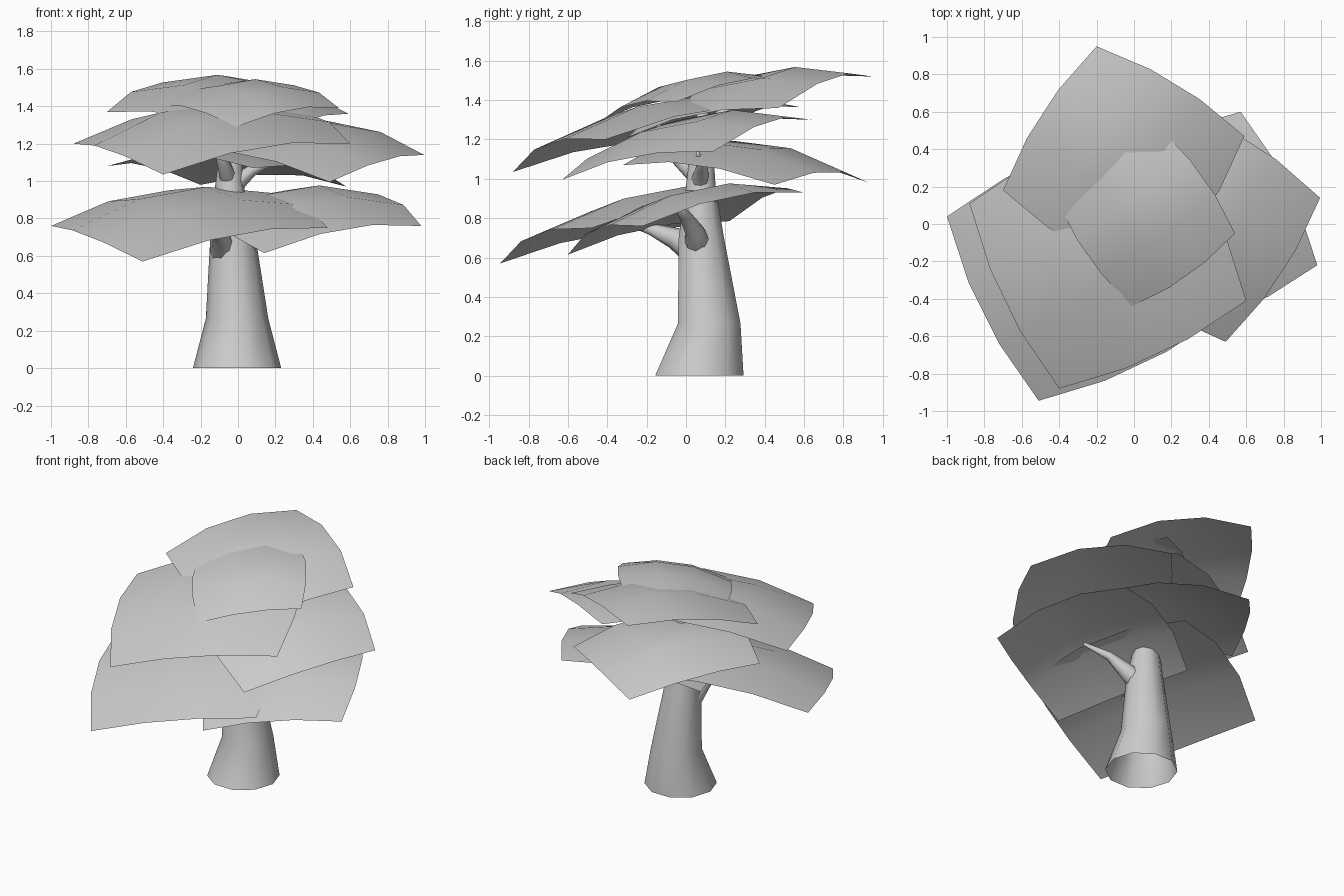
import bpy, bmesh, math
from mathutils import Vector

if "Cube" in bpy.data.objects:
    bpy.data.objects.remove(bpy.data.objects["Cube"])


def make_object(name, bm):
    bmesh.ops.recalc_face_normals(bm, faces=bm.faces)
    mesh = bpy.data.meshes.new(name)
    bm.to_mesh(mesh)
    bm.free()
    for p in mesh.polygons:
        p.use_smooth = True
    ob = bpy.data.objects.new(name, mesh)
    bpy.context.collection.objects.link(ob)
    return ob


def tube(name, path, sides, upright=False):
    """Tapered tube through (x, y, z, radius) points, open at the start."""
    bm = bmesh.new()
    pts = [Vector(p[:3]) for p in path]
    rings = []
    for i, p in enumerate(pts):
        d = pts[min(i + 1, len(pts) - 1)] - pts[max(i - 1, 0)]
        if upright:
            d = Vector((0, 0, 1))
        d.normalize()
        a = d.cross(Vector((0, 1, 0)) if abs(d.z) > 0.9 else Vector((0, 0, 1))).normalized()
        b = d.cross(a)
        r = path[i][3]
        rings.append([bm.verts.new(p + r * (a * math.cos(t) + b * math.sin(t)))
                      for t in (2 * math.pi * k / sides for k in range(sides))])
    for r0, r1 in zip(rings, rings[1:]):
        for k in range(sides):
            n = (k + 1) % sides
            bm.faces.new((r0[k], r0[n], r1[n], r1[k]))
    bm.faces.new(rings[-1])
    return make_object(name, bm)


def leaf_card(name, corner, along, across, arch_a=0.07, arch_b=0.055, crown=0.045, n=3):
    """Domed square sheet given by one corner and its two neighbours."""
    c, a, b = Vector(corner), Vector(along), Vector(across)
    mid, sa, sb = (a + b) / 2, (a - c) / 2, (b - c) / 2
    bm = bmesh.new()
    grid = []
    for i in range(n + 1):
        s = 2 * i / n - 1
        row = []
        for j in range(n + 1):
            t = 2 * j / n - 1
            u, v = 1 - s * s, 1 - t * t
            p = mid + sa * s * (1 + 0.11 * v) + sb * t * (1 + 0.11 * u)
            p.z += arch_a * u + arch_b * v + crown * u * v
            row.append(bm.verts.new(p))
        grid.append(row)
    for i in range(n):
        for j in range(n):
            bm.faces.new((grid[i][j], grid[i + 1][j], grid[i + 1][j + 1], grid[i][j + 1]))
    return make_object(name, bm)


# Trunk, open at the ground
tube("trunk", [(-0.005, 0.068, 0, 0.236), (-0.005, 0.118, 0.265, 0.167),
               (-0.027, 0.078, 0.70, 0.121), (-0.045, 0.075, 0.95, 0.08),
               (-0.04, 0.08, 1.14, 0.062), (-0.04, 0.085, 1.36, 0.025)], 10, upright=True)

# Branches reaching under the leaf sheets
branches = {
    "branch_front_low": [(-0.08, 0.05, 0.62, 0.07), (-0.095, -0.06, 0.70, 0.055),
                         (-0.11, -0.18, 0.745, 0.03), (-0.2, -0.36, 0.80, 0.01)],
    "branch_right_low": [(0.03, 0.06, 0.67, 0.07), (0.13, 0.045, 0.73, 0.05),
                         (0.2, -0.01, 0.82, 0.03), (0.38, -0.06, 0.87, 0.01)],
    "branch_front_high": [(-0.05, 0.06, 1.01, 0.05), (-0.08, -0.04, 1.1, 0.035),
                          (-0.13, -0.14, 1.27, 0.012)],
    "branch_right_high": [(-0.02, 0.07, 0.98, 0.05), (0.08, 0.08, 1.06, 0.03),
                          (0.24, 0.06, 1.13, 0.01)],
    "branch_back_high": [(-0.04, 0.09, 1.22, 0.04), (-0.05, 0.18, 1.33, 0.025),
                         (-0.06, 0.28, 1.41, 0.01)],
}
for name, path in branches.items():
    tube(name, path, 8)

# Leaf sheets, from the lowest layer to the crown
leaf_card("leaf_front_low", (-0.51, -0.945, 0.57), (0.48, -0.48, 0.75), (-1.0, 0.04, 0.76))
leaf_card("leaf_right_low", (0.98, -0.22, 0.76), (0.14, -0.60, 0.615), (0.57, 0.60, 0.93))
leaf_card("leaf_back_low", (-0.20, 0.93, 0.98), (0.58, 0.45, 0.97), (-0.70, 0.16, 1.08))
leaf_card("leaf_right_middle", (0.995, 0.14, 1.14), (0.22, 0.64, 1.30), (0.49, -0.63, 0.995))
leaf_card("leaf_front_high", (-0.40, -0.88, 1.035), (0.60, -0.41, 1.20), (-0.88, 0.11, 1.20),
          0.075, 0.06, 0.06)
leaf_card("leaf_back_high", (-0.20, 0.95, 1.52), (0.59, 0.47, 1.36), (-0.70, 0.18, 1.37))
leaf_card("leaf_crown", (0.54, -0.05, 1.39), (-0.01, -0.44, 1.29), (0.14, 0.51, 1.505),
          0.05, 0.045, 0.03)
